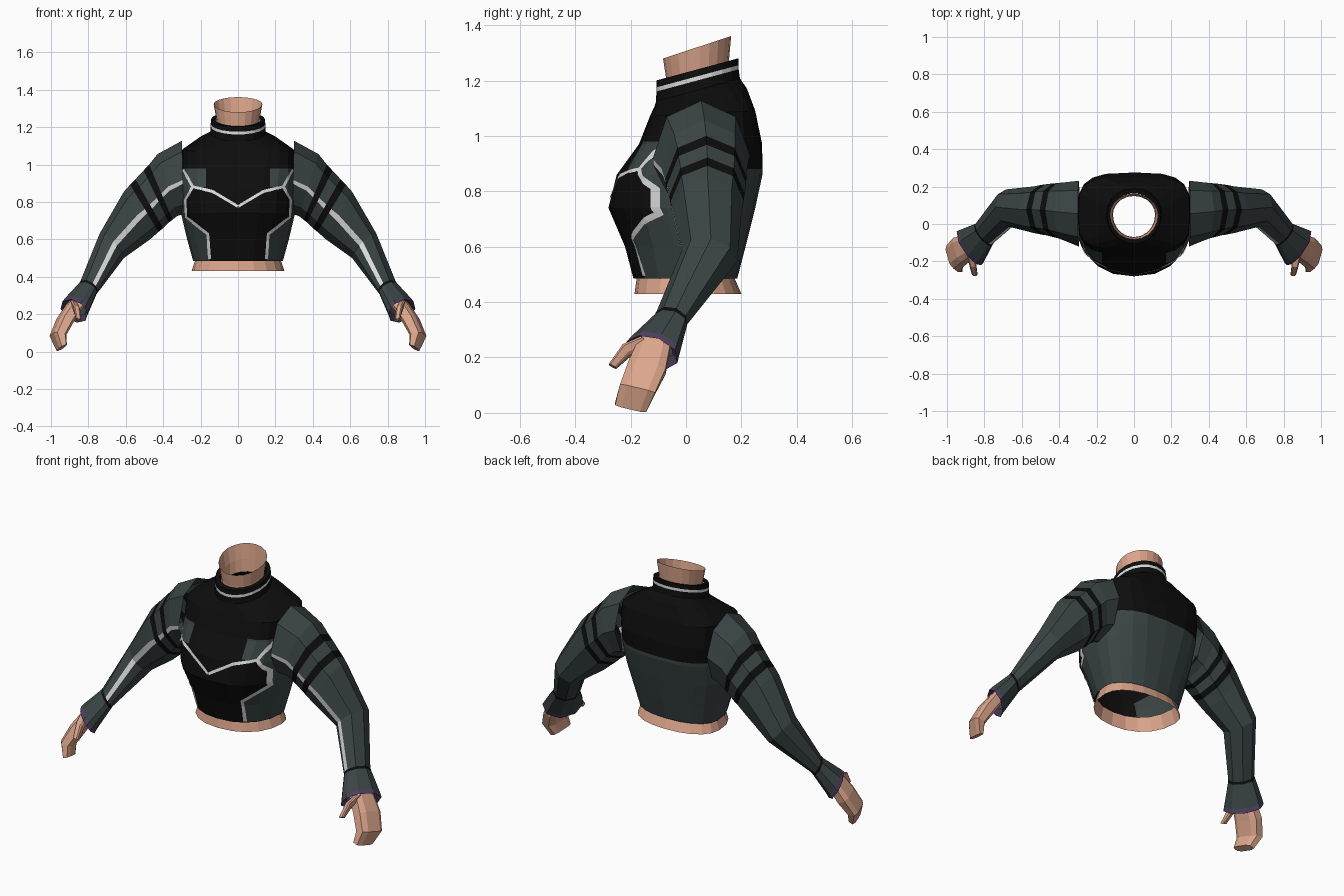
import bpy, bmesh, math
from mathutils import Vector
from mathutils.bvhtree import BVHTree

if "Cube" in bpy.data.objects:
    bpy.data.objects.remove(bpy.data.objects["Cube"])


def mat(name, r, g, b):
    m = bpy.data.materials.new(name)
    m.diffuse_color = (r, g, b, 1)
    m.use_nodes = True
    m.node_tree.nodes["Principled BSDF"].inputs["Base Color"].default_value = m.diffuse_color
    return m


MATS = [mat("black_cloth", .004, .004, .004), mat("slate_cloth", .043, .058, .058),
        mat("white_trim", .72, .72, .72), mat("skin", .72, .38, .26),
        mat("purple_hem", .075, .05, .11)]
BLACK, SLATE, WHITE, SKIN, PURPLE = range(5)


def loft(bm, rings, mats, cap=False):
    """Bridge closed rings; mats(row, column) gives the face colour."""
    rows = [[bm.verts.new(p) for p in r] for r in rings]
    n = len(rows[0])
    for i in range(len(rows) - 1):
        for j in range(n):
            k = (j + 1) % n
            f = bm.faces.new((rows[i][j], rows[i][k], rows[i + 1][k], rows[i + 1][j]))
            f.material_index = mats(i, j)
    if cap:
        for r in (rows[0], rows[-1]):
            bm.faces.new(r).material_index = mats(0, 0)


def finish(bm, name, mirror=False, recalc=True):
    if recalc:
        bmesh.ops.recalc_face_normals(bm, faces=bm.faces)
    me = bpy.data.meshes.new(name)
    bm.to_mesh(me)
    bm.free()
    for m in MATS:
        me.materials.append(m)
    ob = bpy.data.objects.new(name, me)
    bpy.context.collection.objects.link(ob)
    if mirror:
        ob.modifiers.new("mirror", 'MIRROR').use_axis = (True, False, False)
    return ob


def body_ring(z, w, yf, yb, e, tilt=0, ys=.05, n=20):
    """Horizontal rounded ring with separate front and back depth."""
    pts = []
    for i in range(n):
        a = 2 * math.pi * i / n
        s, c = math.sin(a), math.cos(a)
        x = w * math.copysign(abs(s) ** e, s) if abs(s) > 1e-6 else 0
        d = abs(c) ** e if abs(c) > 1e-6 else 0
        y = ys + ((yb - ys) if c > 0 else (yf - ys)) * d
        pts.append(Vector((x, y, z + tilt * (y - .04))))
    return pts


# Torso of the top, with collar
T = .27
torso_rows = [(.485, .24, -.19, .185, .9), (.60, .272, -.22, .215, .9),
              (.74, .305, -.28, .25, .85), (.86, .31, -.25, .276, .75),
              (.97, .303, -.17, .275, .6), (1.08, .298, -.13, .25, .5, .05),
              (1.135, .205, -.115, .22, .75, .2), (1.165, .148, -.108, .195, 1, T),
              (1.2, .146, -.107, .19, 1, T), (1.215, .146, -.107, .19, 1, T),
              (1.24, .144, -.106, .19, 1, T), (1.238, .122, -.08, .165, 1, T)]
bm = bmesh.new()
loft(bm, [body_ring(*r) for r in torso_rows], lambda i, j: BLACK)
bmesh.ops.recalc_face_normals(bm, faces=bm.faces)

# Cut the panel borders into the torso
border = [(.15, .5), (.16, .63), (.275, .72), (.28, .81), (.24, .88)]


def cut(co, no):
    bmesh.ops.bisect_plane(bm, geom=bm.verts[:] + bm.edges[:] + bm.faces[:],
                           dist=1e-5, plane_co=co, plane_no=no)


for z in (.63, .72, .81, .88, .98):
    cut((0, 0, z), (0, 0, 1))
for s in (-1, 1):
    cut((s * .17, 0, 0), (1, 0, 0))
    for (x0, z0), (x1, z1) in zip(border, border[1:]):
        cut((s * x0, 0, z0), (z1 - z0, 0, -s * (x1 - x0)))


def border_x(z):
    if z > .88:
        return .17
    for (x0, z0), (x1, z1) in zip(border, border[1:]):
        if z <= z1:
            return x0 + (x1 - x0) * (z - z0) / (z1 - z0)
    return .24


for f in bm.faces:
    c = f.calc_center_median()
    level = c.z - T * (c.y - .04)
    if 1.2 < level < 1.215 and abs(c.x) < .15:
        f.material_index = WHITE
    elif c.y > .05:
        f.material_index = BLACK if c.z > .88 else SLATE
    else:
        f.material_index = SLATE if c.z < .98 and abs(c.x) > border_x(c.z) else BLACK
surface = BVHTree.FromBMesh(bm)
finish(bm, "torso_top", recalc=False)


# White piping laid on the chest
def piping(bm, path, width=.015, steps=8):
    pts = []
    for a, b in zip(path, path[1:]):
        a, b = Vector(a), Vector(b)
        pts += [a.lerp(b, i / steps) for i in range(steps)]
    pts.append(Vector(path[-1]))
    prev = None
    for i, p in enumerate(pts):
        d = (pts[min(i + 1, len(pts) - 1)] - pts[max(i - 1, 0)]).normalized()
        side = Vector((-d.y, d.x)) * width / 2
        pair = []
        for q in (p + side, p - side):
            o = Vector((max(0, min(q.x, .294)), -1, q.y))
            hit, no, _, _ = surface.ray_cast(o, Vector((0, 1, 0)))
            pair.append(bm.verts.new(hit + no * .004))
        if prev:
            bm.faces.new((prev[0], prev[1], pair[1], pair[0])).material_index = WHITE
        prev = pair


bm = bmesh.new()
piping(bm, [(0, .775), (.135, .855), (.24, .88), (.292, .975)])
piping(bm, [(.15, .495)] + border[1:])
finish(bm, "chest_piping", mirror=True, recalc=False)

# Neck and waist skin
bm = bmesh.new()
loft(bm, [body_ring(1.17, .113, -.07, .15, 1, T), body_ring(1.24, .116, -.072, .155, 1, T),
          body_ring(1.32, .13, -.083, .163, 1, .33)], lambda i, j: SKIN)
finish(bm, "neck")
bm = bmesh.new()
loft(bm, [body_ring(.43, .248, -.186, .2, .9), body_ring(.51, .222, -.175, .165, .9)],
     lambda i, j: SKIN)
finish(bm, "waist")

# Sleeve rings: upper point, lower point, back half-vector, stripe half-angle
sleeve = [((.30, .055, 1.127), (.29, .055, .735), (0, .176, 0), 3),
          ((.43, .067, 1.056), (.325, .067, .725), (0, .155, 0), 4),
          ((.475, .073, 1.0), (.35, .07, .705), (0, .147, 0), 4),
          ((.505, .075, .968), (.37, .072, .69), (0, .143, 0), 4),
          ((.548, .077, .922), (.40, .075, .66), (0, .136, 0), 5),
          ((.577, .077, .892), (.425, .075, .64), (0, .132, 0), 5),
          ((.61, .078, .855), (.47, .075, .60), (0, .124, -.004), 6),
          ((.74, .09, .63), (.61, .08, .50), (.01, .1, -.02), 9),
          ((.842, -.035, .378), (.757, -.068, .306), (.027, .056, -.022), 12),
          ((.85, -.038, .366), (.762, -.075, .294), (.028, .058, -.023), 12),
          ((.925, -.088, .285), (.808, -.14, .187), (.038, .088, -.034), 12),
          ((.938, -.098, .268), (.815, -.15, .165), (.04, .093, -.036), 12),
          ((.905, -.095, .27), (.82, -.13, .2), (.03, .065, -.025), 12)]


def sleeve_ring(up, low, v, half):
    up, low, v = Vector(up), Vector(low), Vector(v)
    c, u = (up + low) / 2, (up - low) / 2
    angles = [-97 - half, -97 + half, -45, 0, 45, 90, 135, 180, 222]
    return [c + u * math.cos(math.radians(a)) + v * math.sin(math.radians(a)) for a in angles]


def sleeve_colour(row, col):
    if row in (2, 4, 8):
        return BLACK
    if row >= 10:
        return PURPLE
    return WHITE if col == 0 and row < 8 else SLATE


bm = bmesh.new()
loft(bm, [sleeve_ring(*r) for r in sleeve], sleeve_colour)
finish(bm, "sleeves", mirror=True)


# Hands: a bent mitten of fingers plus a thumb
def slab(c, h, v):
    c, h, v = Vector(c), Vector(h), Vector(v)
    return [c + h * .6 + v, c + h - v * -.6, c + h - v * .6, c + h * .6 - v,
            c - h * .6 - v, c - h - v * .6, c - h + v * .6, c - h * .6 + v]


bm = bmesh.new()
hand = [((.835, -.09, .29), (.03, 0, .02), (.015, .04, -.012)),
        ((.875, -.115, .24), (.032, 0, .02), (.02, .056, -.015)),
        ((.925, -.14, .165), (.034, 0, .018), (.02, .066, -.016)),
        ((.963, -.175, .085), (.034, 0, .006), (.018, .063, -.015)),
        ((.942, -.2, .02), (.02, 0, -.008), (.012, .056, -.013))]
loft(bm, [slab(*r) for r in hand], lambda i, j: SKIN, cap=True)
thumb = [((.875, -.145, .25), (.02, 0, .01), (0, .02, -.02)),
         ((.862, -.215, .225), (.018, 0, .008), (0, .014, -.018)),
         ((.852, -.265, .168), (.014, 0, .004), (0, .013, -.007))]
loft(bm, [slab(*r) for r in thumb], lambda i, j: SKIN, cap=True)
finish(bm, "hands", mirror=True)
